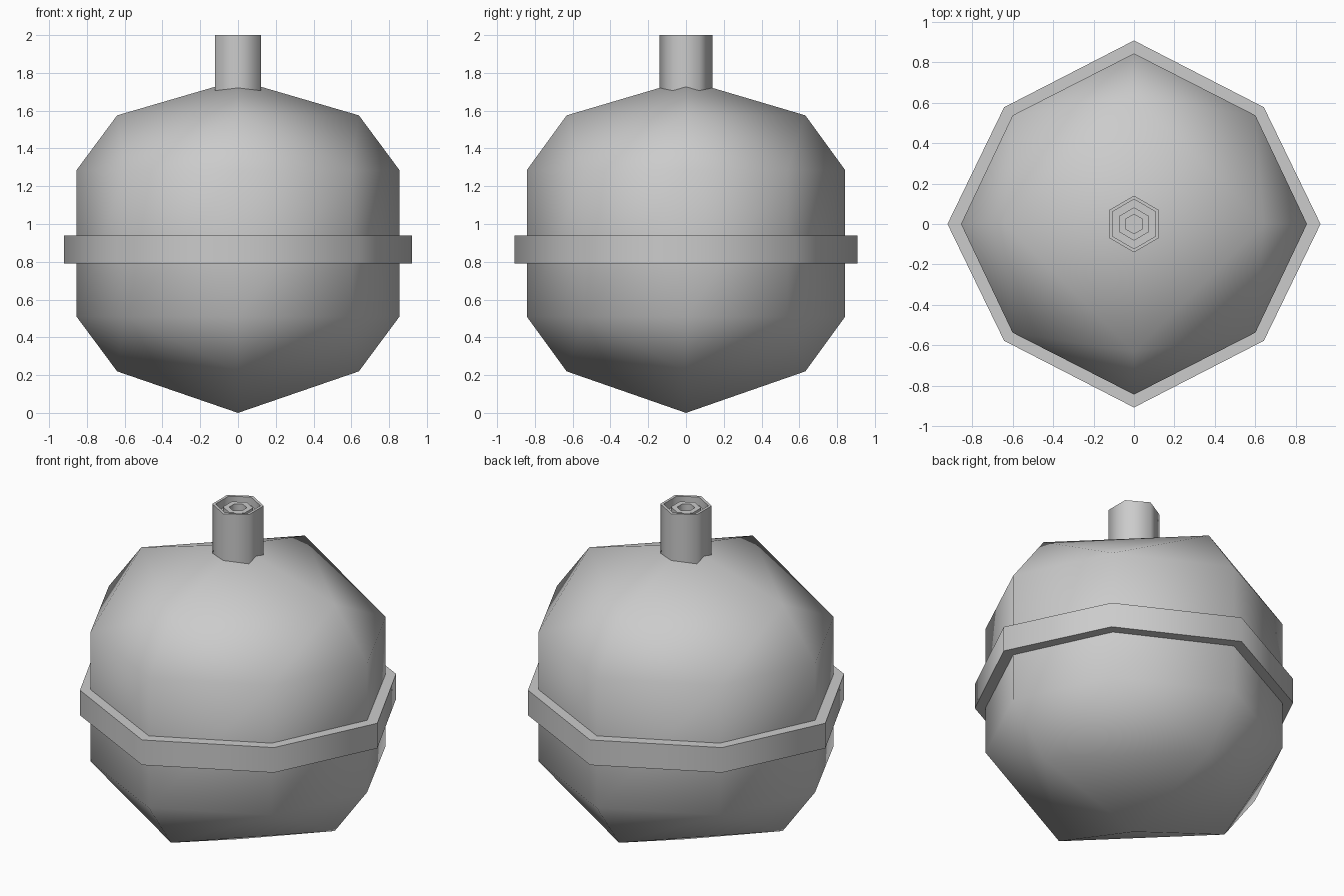
import bpy, bmesh
from math import cos, sin, pi, radians

if "Cube" in bpy.data.objects:
    bpy.data.objects.remove(bpy.data.objects["Cube"])


def finish(name, bm, angle):
    bmesh.ops.recalc_face_normals(bm, faces=bm.faces)
    mesh = bpy.data.meshes.new(name)
    bm.to_mesh(mesh)
    bm.free()
    ob = bpy.data.objects.new(name, mesh)
    bpy.context.collection.objects.link(ob)
    bpy.ops.object.select_all(action='DESELECT')
    ob.select_set(True)
    bpy.context.view_layer.objects.active = ob
    bpy.ops.object.shade_smooth_by_angle(angle=radians(angle))
    return ob


def octagon(ax, dx, dy, ay):
    # Slightly uneven octagon: axis points and diagonal points
    return [(ax, 0), (dx, dy), (0, ay), (-dx, dy),
            (-ax, 0), (-dx, -dy), (0, -ay), (dx, -dy)]


def loop(bm, pts, z):
    return [bm.verts.new((x, y, z)) for x, y in pts]


def bridge(bm, a, b):
    n = len(a)
    for i in range(n):
        j = (i + 1) % n
        bm.faces.new((a[i], a[j], b[j], b[i]))


body_oct = octagon(0.855, 0.60, 0.537, 0.843)
band_oct = octagon(0.922, 0.642, 0.577, 0.907)
cap_square = [(0.64, 0), (0, 0.632), (-0.64, 0), (0, -0.632)]

# Body: eight-sided wall closed by faceted caps
bm = bmesh.new()
low, high = loop(bm, body_oct, 0.51), loop(bm, body_oct, 1.285)
bridge(bm, low, high)
for wall, z, tip_z in ((low, 0.22, 0.0), (high, 1.575, 1.762)):
    square = loop(bm, cap_square, z)
    tip = bm.verts.new((0, 0, tip_z))
    for i in range(4):
        a, b = square[i], square[(i + 1) % 4]
        corner = wall[2 * i + 1]
        bm.faces.new((a, b, tip))
        bm.faces.new((a, corner, b))
        bm.faces.new((wall[2 * i], corner, a))
        bm.faces.new((corner, wall[(2 * i + 2) % 8], b))
finish("body", bm, 180)

# Band around the waist, meeting the body wall
bm = bmesh.new()
loops = [loop(bm, p, z) for p, z in ((body_oct, 0.79), (band_oct, 0.79),
                                     (band_oct, 0.94), (body_oct, 0.94))]
for a, b in zip(loops, loops[1:]):
    bridge(bm, a, b)
finish("waist_band", bm, 70)

# Hexagonal neck with a recessed rim and inner tube (radius, height)
profile = [(0.14, 1.69), (0.14, 2.0), (0.122, 2.0), (0.122, 1.95),
           (0.082, 1.95), (0.082, 1.985), (0.048, 1.985), (0.048, 1.94)]
bm = bmesh.new()
loops = []
for r, z in profile:
    hexagon = [(r * cos(pi / 6 + k * pi / 3), r * sin(pi / 6 + k * pi / 3))
               for k in range(6)]
    loops.append(loop(bm, hexagon, z))
for a, b in zip(loops, loops[1:]):
    bridge(bm, a, b)
bm.faces.new(loops[0])
bm.faces.new(loops[-1])
finish("neck", bm, 70)
